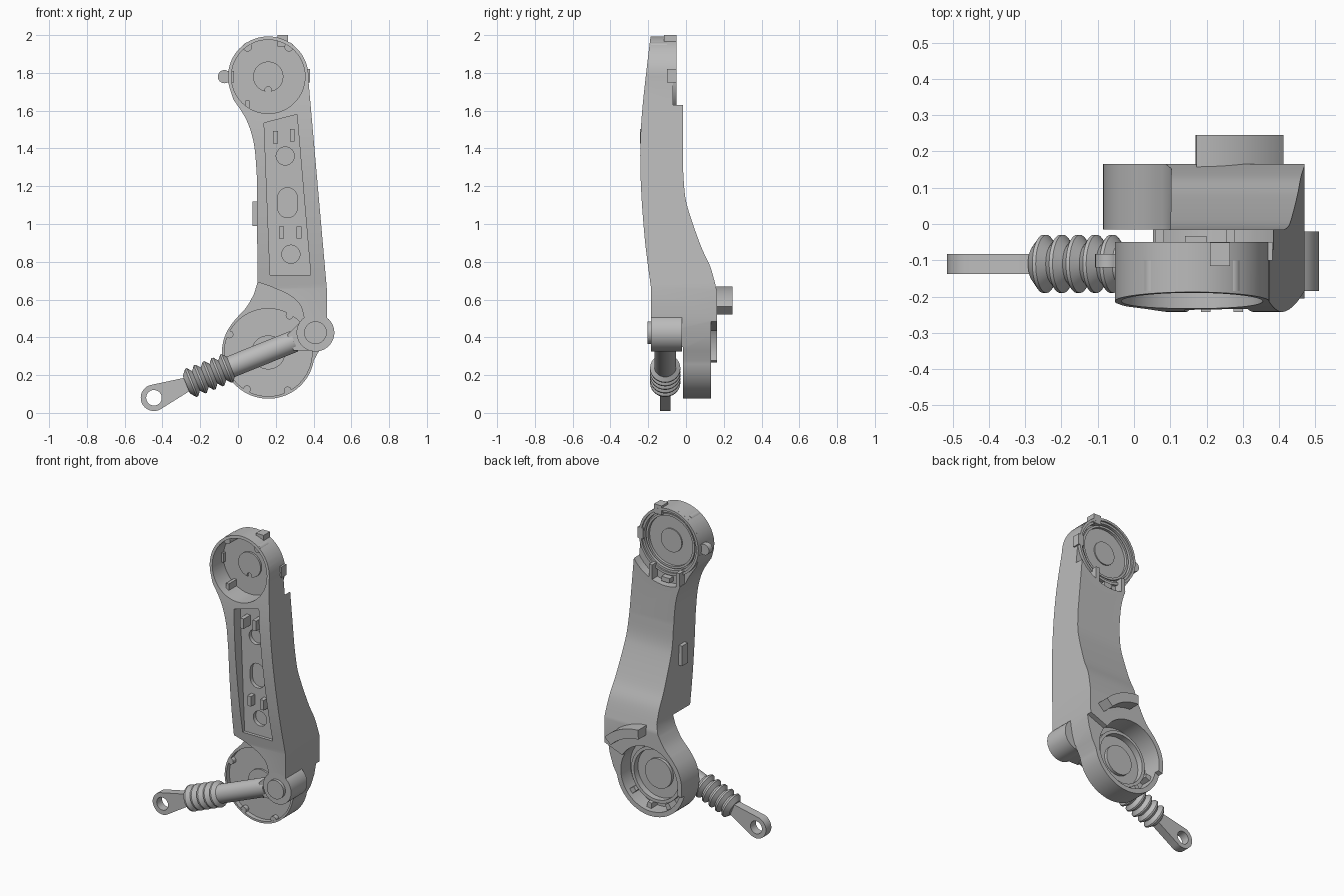
import bpy, bmesh
from math import sin, cos, radians, pi
from mathutils import Matrix, Vector

if "Cube" in bpy.data.objects:
    bpy.data.objects.remove(bpy.data.objects["Cube"])

grey = bpy.data.materials.new("plain grey")
grey.use_nodes = True
grey.diffuse_color = (0.5, 0.5, 0.5, 1)
grey.node_tree.nodes["Principled BSDF"].inputs["Base Color"].default_value = (0.5, 0.5, 0.5, 1)

TOP, LOW, PIVOT, EYE = (0.16, 1.78), (0.16, 0.32), (0.41, 0.425), (-0.445, 0.08)


def finish(name, bm, matrix=Matrix()):
    bmesh.ops.recalc_face_normals(bm, faces=bm.faces)
    bm.transform(matrix)
    mesh = bpy.data.meshes.new(name)
    bm.to_mesh(mesh)
    bm.free()
    mesh.materials.append(grey)
    ob = bpy.data.objects.new(name, mesh)
    bpy.context.collection.objects.link(ob)
    return ob


def prism(name, pts, a, b, along="Y"):
    """Extrude an outline (x,z) along y, or (y,z) along x."""
    place = (lambda p: (p[0], a, p[1])) if along == "Y" else (lambda p: (a, p[0], p[1]))
    step = Vector((0, b - a, 0)) if along == "Y" else Vector((b - a, 0, 0))
    bm = bmesh.new()
    face = bm.faces.new([bm.verts.new(place(p)) for p in pts])
    ext = bmesh.ops.extrude_face_region(bm, geom=[face])
    bmesh.ops.translate(bm, vec=step, verts=[g for g in ext["geom"] if isinstance(g, bmesh.types.BMVert)])
    return finish(name, bm)


def arc(centre, r, a, b, n=32):
    return [(centre[0] + r * cos(radians(a + (b - a) * i / n)),
             centre[1] + r * sin(radians(a + (b - a) * i / n))) for i in range(n + 1)]


def disc(name, centre, r, y0, y1, n=64):
    return prism(name, arc(centre, r, 0, 360, n)[:-1], y0, y1)


def box(name, x, y, z, sx, sy, sz):
    return prism(name, [(x - sx / 2, z - sz / 2), (x + sx / 2, z - sz / 2),
                        (x + sx / 2, z + sz / 2), (x - sx / 2, z + sz / 2)], y - sy / 2, y + sy / 2)


def lathe(name, profile, origin, direction, n=56):
    """Spin a profile of (radius, distance) about an axis."""
    bm = bmesh.new()
    vs = [bm.verts.new((r, 0, t)) for r, t in profile]
    es = [bm.edges.new(p) for p in zip(vs, vs[1:])]
    bmesh.ops.spin(bm, geom=vs + es, cent=(0, 0, 0), axis=(0, 0, 1), angle=2 * pi, steps=n)
    bmesh.ops.remove_doubles(bm, verts=bm.verts, dist=0.0001)
    turn = Vector(direction).to_track_quat("Z", "Y").to_matrix().to_4x4()
    return finish(name, bm, Matrix.Translation(origin) @ turn)


def smooth(pts, n=6):
    """Catmull-Rom curve through the points."""
    p = [pts[0]] + pts + [pts[-1]]
    out = []
    for i in range(1, len(p) - 2):
        a, b, c, d = (Vector(q) for q in p[i - 1:i + 3])
        for k in range(n):
            t = k / n
            out.append(tuple(0.5 * (2 * b + (c - a) * t + (2 * a - 5 * b + 4 * c - d) * t * t
                                    + (3 * b - a - 3 * c + d) * t ** 3)))
    return out + [pts[-1]]


def boolean(ob, tool, op="DIFFERENCE"):
    mod = ob.modifiers.new("cut", "BOOLEAN")
    mod.object, mod.operation, mod.solver = tool, op, "EXACT"
    bpy.context.view_layer.update()
    mesh = bpy.data.meshes.new_from_object(ob.evaluated_get(bpy.context.evaluated_depsgraph_get()))
    ob.modifiers.clear()
    ob.data = mesh
    bpy.data.objects.remove(tool)


# Arm housing: front outline crossed with side profile
outline = (arc(LOW, 0.245, 140, 350, 44)
           + [(0.43, 0.33), (0.455, 0.41), (0.47, 0.5), (0.47, 0.66)]
           + arc(TOP, 0.213, -4, 200, 44)
           + smooth([(-0.025, 1.66), (0.045, 1.55), (0.085, 1.42), (0.1, 1.25)])
           + [(0.103, 0.69)]
           + smooth([(0.085, 0.63), (0.045, 0.56), (-0.01, 0.5)], 4))
arm = prism("arm_housing", outline, -0.4, 0.4)
front = smooth([(-0.184, 2.02), (-0.205, 1.85), (-0.232, 1.6), (-0.242, 1.4),
                (-0.237, 1.17), (-0.216, 0.9), (-0.185, 0.66)])
back = smooth([(0.165, 0.64), (0.13, 0.77), (0.08, 0.88), (0.02, 1.05), (-0.005, 1.15), (-0.015, 1.28)])
side = front + [(-0.185, 0), (0.165, 0)] + back + [(-0.015, 2.02)]
boolean(arm, prism("side_profile", side, -1, 1, "X"), "INTERSECT")

# Clear the space in front of the lower hub, and lower part of its rear rim
under = ([(-0.4, 0.69), (0.11, 0.69)]
         + smooth([(0.17, 0.67), (0.27, 0.625), (0.33, 0.57), (0.35, 0.5)], 5)
         + [(0.36, 0.35), (0.6, 0.35), (0.6, -0.2), (-0.4, -0.2)])
boolean(arm, prism("cutter", under, -0.5, -0.015))
boolean(arm, prism("cutter", [(-0.3, 0.18), (0.6, 0.535), (0.6, -0.1), (-0.3, -0.1)], 0.132, 0.5))

# Hub cups on both faces
boolean(arm, disc("cutter", TOP, 0.27, -0.07, 0.3))
boolean(arm, disc("cutter", TOP, 0.195, -0.5, -0.1))
boolean(arm, disc("cutter", TOP, 0.188, -0.085, 0.3))
boolean(arm, disc("cutter", LOW, 0.232, -0.05, 0.015))
boolean(arm, disc("cutter", LOW, 0.215, 0.035, 0.5))

# Long front pocket with holes in its floor
boolean(arm, prism("cutter", [(0.17, 0.73), (0.385, 0.73), (0.312, 1.58), (0.138, 1.535)], -0.5, -0.175))
boolean(arm, disc("cutter", (0.28, 0.84), 0.048, -0.5, -0.15, 32))
boolean(arm, disc("cutter", (0.25, 1.36), 0.048, -0.5, -0.15, 32))
slot = arc((0.262, 1.14), 0.052, 0, 180, 12) + arc((0.262, 1.085), 0.052, 180, 360, 12)
boolean(arm, prism("cutter", slot, -0.5, -0.15))
for x, z, y in [(0.198, 1.46, -0.243), (0.287, 1.47, -0.243), (0.23, 0.955, -0.215), (0.322, 0.955, -0.215)]:
    box("pocket_clip", x, (y - 0.17) / 2, z, 0.026, -0.17 - y, 0.065)

# Upper hub: rear rim rings, centre boss and front pegs
at = (TOP[0], 0, TOP[1])
lathe("upper_rear_rim", [(0.183, -0.09), (0.213, -0.09), (0.213, -0.05), (0.197, -0.05), (0.197, -0.06),
                         (0.183, -0.06), (0.183, -0.09)], at, (0, 1, 0))
lathe("upper_inner_ring", [(0.16, -0.088), (0.174, -0.088), (0.174, -0.068), (0.16, -0.068), (0.16, -0.088)],
      at, (0, 1, 0))
disc("upper_rear_boss", TOP, 0.075, -0.088, -0.078)
upper_boss = disc("upper_front_boss", TOP, 0.08, -0.112, -0.098)
boolean(upper_boss, disc("cutter", (0.16, 1.71), 0.017, -0.3, 0, 16))
for x in (0.05, 0.27):
    disc("upper_peg", (x, 1.937), 0.024, -0.185, -0.1, 20)
box("upper_stop", 0.05, -0.14, 1.63, 0.02, 0.08, 0.05)

# Lugs round the upper hub
disc("side_knob", (-0.072, 1.78), 0.035, -0.12, -0.082, 24)
box("side_knob_root", -0.045, -0.101, 1.78, 0.05, 0.038, 0.06)
box("top_lug", 0.237, -0.083, 1.97, 0.055, 0.065, 0.06)
box("right_lug", 0.362, -0.075, 1.785, 0.04, 0.05, 0.07)

# Posts in the step below the upper hub
for x, z in ((0.07, 1.565), (0.265, 1.57)):
    box("step_post", x, -0.045, z, 0.024, 0.06, 0.1)
box("step_catch", 0.17, -0.055, 1.54, 0.06, 0.045, 0.03)

# Plate on the slim side of the arm
box("side_plate", 0.095, -0.1, 1.055, 0.036, 0.06, 0.13)

# Lower hub: rings, bosses, tabs and the raised arc stop
at = (LOW[0], 0, LOW[1])
lathe("lower_rear_ring", [(0.16, 0.03), (0.18, 0.03), (0.18, 0.075), (0.16, 0.075), (0.16, 0.03)], at, (0, 1, 0))
disc("lower_rear_boss", LOW, 0.095, 0.03, 0.055)
disc("lower_front_boss", LOW, 0.09, 0.003, 0.018)
for a in (195, 235, 275, 315):
    prism("lower_rear_tab", arc(LOW, 0.217, a, a + 9, 4) + arc(LOW, 0.18, a + 9, a, 4), 0.03, 0.1)
for a in (60, 155, 240, 297):
    disc("lower_front_peg", arc(LOW, 0.225, a, a, 1)[0], 0.02, -0.014, 0.02, 16)
prism("rear_arc_stop", arc(LOW, 0.35, 44, 88, 16) + arc(LOW, 0.29, 88, 44, 16), 0.1, 0.245)

# Pivot boss joining the strut to the arm
disc("pivot_boss", PIVOT, 0.1, -0.185, -0.02)
disc("pivot_cap", PIVOT, 0.06, -0.205, -0.18, 40)

# Strut: eye end, bellows, tube and fork along one axis
eye = Vector((EYE[0], -0.11, EYE[1]))
axis = (Vector((PIVOT[0], -0.11, PIVOT[1])) - eye).normalized()
across = Vector((-axis.z, 0, axis.x))


def on_axis(u, v):
    p = eye + axis * u + across * v
    return (p.x, p.z)


rod = prism("strut_eye", [on_axis(u, v) for u, v in arc((0, 0), 0.07, 75, 285, 28) + [(0.21, -0.034), (0.21, 0.034)]],
            -0.138, -0.083)
boolean(rod, disc("cutter", EYE, 0.041, -0.3, 0.1, 40))

bellows = [(0, 0.185), (0.05, 0.185)]
for i in range(5):
    u = 0.19 + i * 0.05
    bellows += [(0.056, u), (0.08, u + 0.02), (0.08, u + 0.03)]
lathe("strut_bellows", bellows + [(0.056, 0.44), (0, 0.44)], eye, axis, 40)
lathe("strut_tube", [(0, 0.42), (0.058, 0.42), (0.058, 0.8), (0, 0.8)], eye, axis, 40)
prism("strut_fork", [on_axis(u, v) for u, v in ((0.78, -0.045), (0.9, -0.095), (0.9, 0.095), (0.78, 0.045))],
      -0.16, -0.06)

# Shading
bpy.ops.object.select_all(action="DESELECT")
for ob in bpy.context.collection.objects:
    if ob.type == "MESH" and grey.name in ob.data.materials:
        ob.select_set(True)
        bpy.context.view_layer.objects.active = ob
bpy.ops.object.shade_smooth_by_angle(angle=radians(30))
